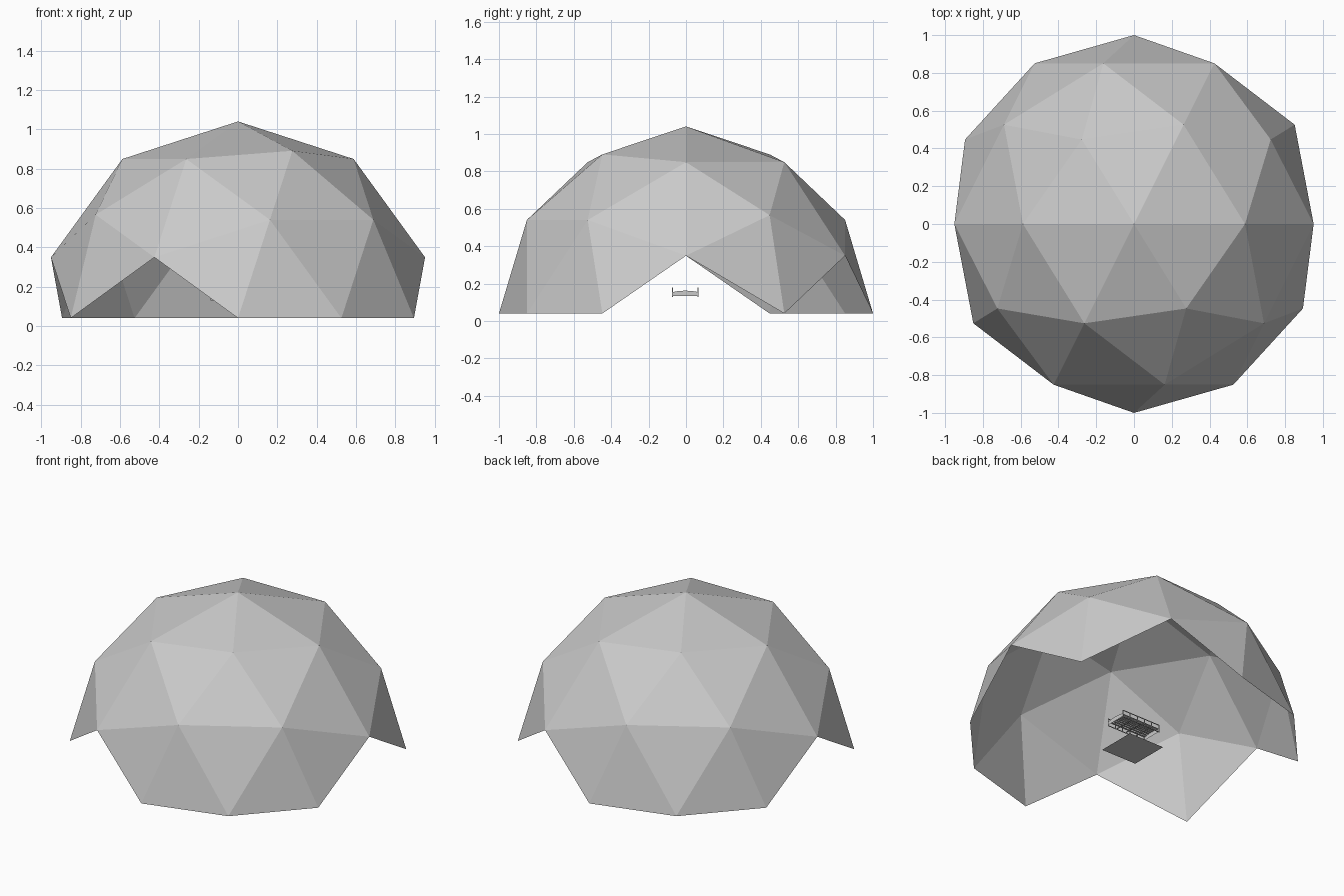
import bpy, bmesh, math
from mathutils import Matrix, Vector

if "Cube" in bpy.data.objects:
    bpy.data.objects.remove(bpy.data.objects["Cube"])

grey = bpy.data.materials.new("light grey")
grey.diffuse_color = (0.59, 0.59, 0.59, 1)
grey.use_nodes = True
grey.node_tree.nodes["Principled BSDF"].inputs["Base Color"].default_value = grey.diffuse_color


def add_object(name, bm):
    mesh = bpy.data.meshes.new(name)
    bm.to_mesh(mesh)
    bm.free()
    mesh.materials.append(grey)
    ob = bpy.data.objects.new(name, mesh)
    bpy.context.collection.objects.link(ob)
    return ob


def box(bm, x, y, z, sx, sy, sz):
    m = Matrix.Translation((x, y, z)) @ Matrix.Diagonal((sx, sy, sz, 1))
    bmesh.ops.create_cube(bm, size=1, matrix=m)


# Faceted dome: icosphere on its side, lower half removed (leaves the arches)
bm = bmesh.new()
bmesh.ops.create_icosphere(bm, subdivisions=2, radius=1,
                           matrix=Matrix.Rotation(math.radians(90), 4, 'X'))
bmesh.ops.delete(bm, geom=[v for v in bm.verts if v.co.z < -0.01], context='VERTS')
dome = add_object("dome", bm)
dome.location.z = 0.04

# Square floor panel
bm = bmesh.new()
bmesh.ops.create_grid(bm, x_segments=1, y_segments=1, size=0.128,
                      matrix=Matrix.Translation((0, -0.013, 0)))
add_object("floor_panel", bm)

# Hanging platform: two railings
CY, HALF = -0.004, 0.141
bm = bmesh.new()
for side in (-1, 1):
    y = CY + side * 0.068
    for z in (0.131, 0.177):
        box(bm, 0, y, z, 2 * HALF, 0.004, 0.004)
    for i in range(6):
        box(bm, -HALF + 0.002 + i * (2 * HALF - 0.004) / 5, y, 0.154, 0.004, 0.004, 0.046)
add_object("platform_railings", bm)

# Arched slats running between the ends
bm = bmesh.new()
for i in range(8):
    t = -1 + 2 * i / 7
    box(bm, 0, CY + t * 0.06, 0.160 - 0.007 * t * t, 2 * HALF - 0.006, 0.012, 0.003)
add_object("platform_slats", bm)

# Arched end plates and base rails
bm = bmesh.new()
for x in (-HALF, HALF):
    pts = [(-1, 0.134), (1, 0.134)] + [(1 - i / 3, 0.162 - 0.007 * (1 - i / 3) ** 2) for i in range(7)]
    bm.faces.new([bm.verts.new(Vector((x, CY + t * 0.066, z))) for t, z in pts])
for x in (-0.07, 0, 0.07):
    box(bm, x, CY, 0.136, 0.006, 0.132, 0.004)
add_object("platform_ends", bm)
